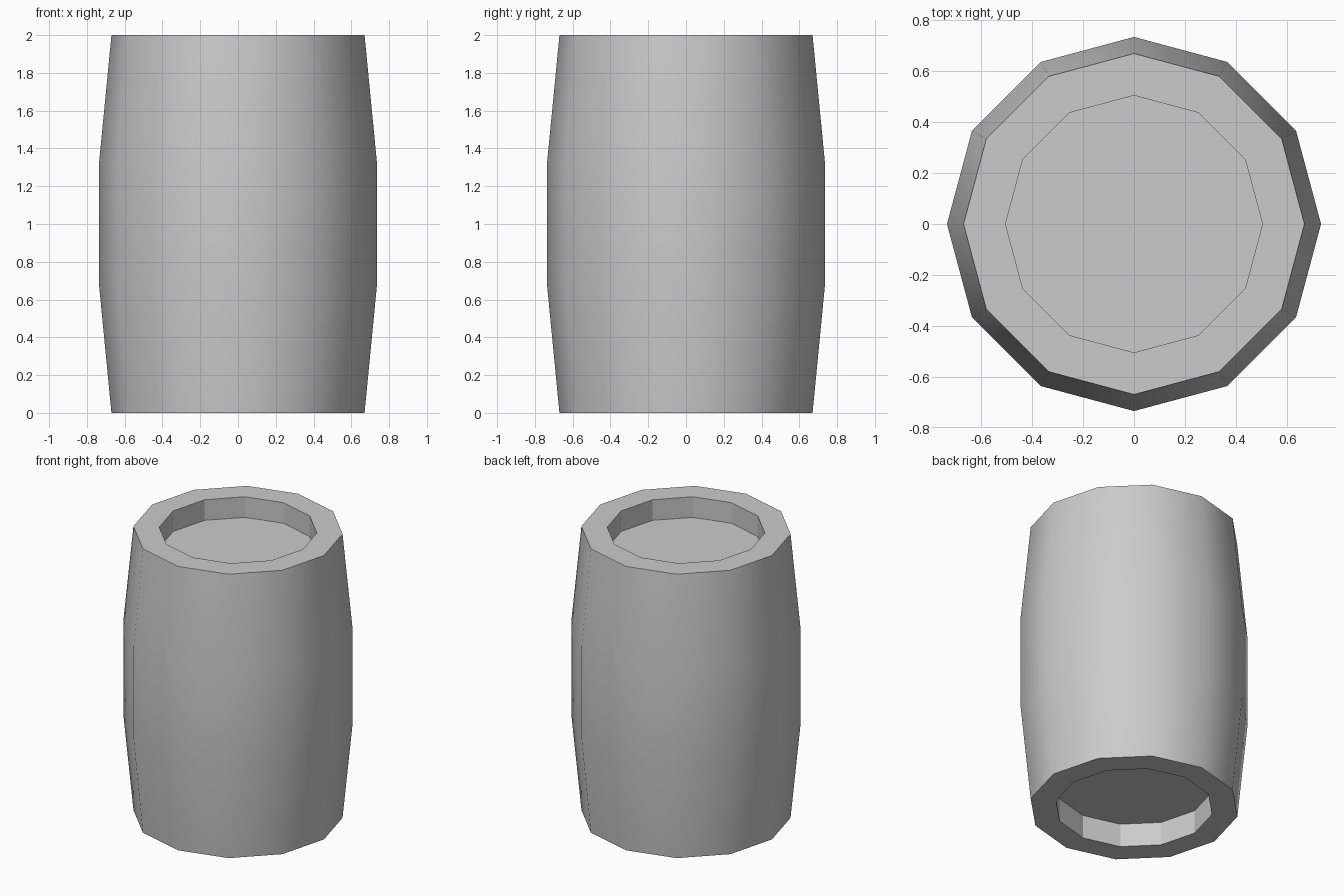
import bpy, bmesh, math

if "Cube" in bpy.data.objects:
    bpy.data.objects.remove(bpy.data.objects["Cube"])

SIDES = 12
# Lathe profile (radius, height): bottom recess, bulging wall, top recess
PROFILE = [(0.505, 0.165), (0.505, 0), (0.67, 0), (0.735, 0.67),
           (0.735, 1.33), (0.67, 2), (0.505, 2), (0.505, 1.855)]
SMOOTH_BANDS = (2, 3, 4)

bm = bmesh.new()
rings = [[bm.verts.new((r * math.cos(math.tau * i / SIDES),
                        r * math.sin(math.tau * i / SIDES), z))
          for i in range(SIDES)] for r, z in PROFILE]

# Bands between neighbouring rings; only the outer wall is smooth
for b, (lower, upper) in enumerate(zip(rings, rings[1:])):
    for i in range(SIDES):
        j = (i + 1) % SIDES
        face = bm.faces.new((lower[i], lower[j], upper[j], upper[i]))
        face.smooth = b in SMOOTH_BANDS

# Recessed lids
bm.faces.new(rings[0][::-1])
bm.faces.new(rings[-1])

# Keep the end rims crisp
for ring in (rings[2], rings[5]):
    for i in range(SIDES):
        bm.edges.get((ring[i], ring[(i + 1) % SIDES])).smooth = False

bmesh.ops.recalc_face_normals(bm, faces=bm.faces)
mesh = bpy.data.meshes.new("barrel")
bm.to_mesh(mesh)
bm.free()
bpy.context.collection.objects.link(bpy.data.objects.new("barrel", mesh))
